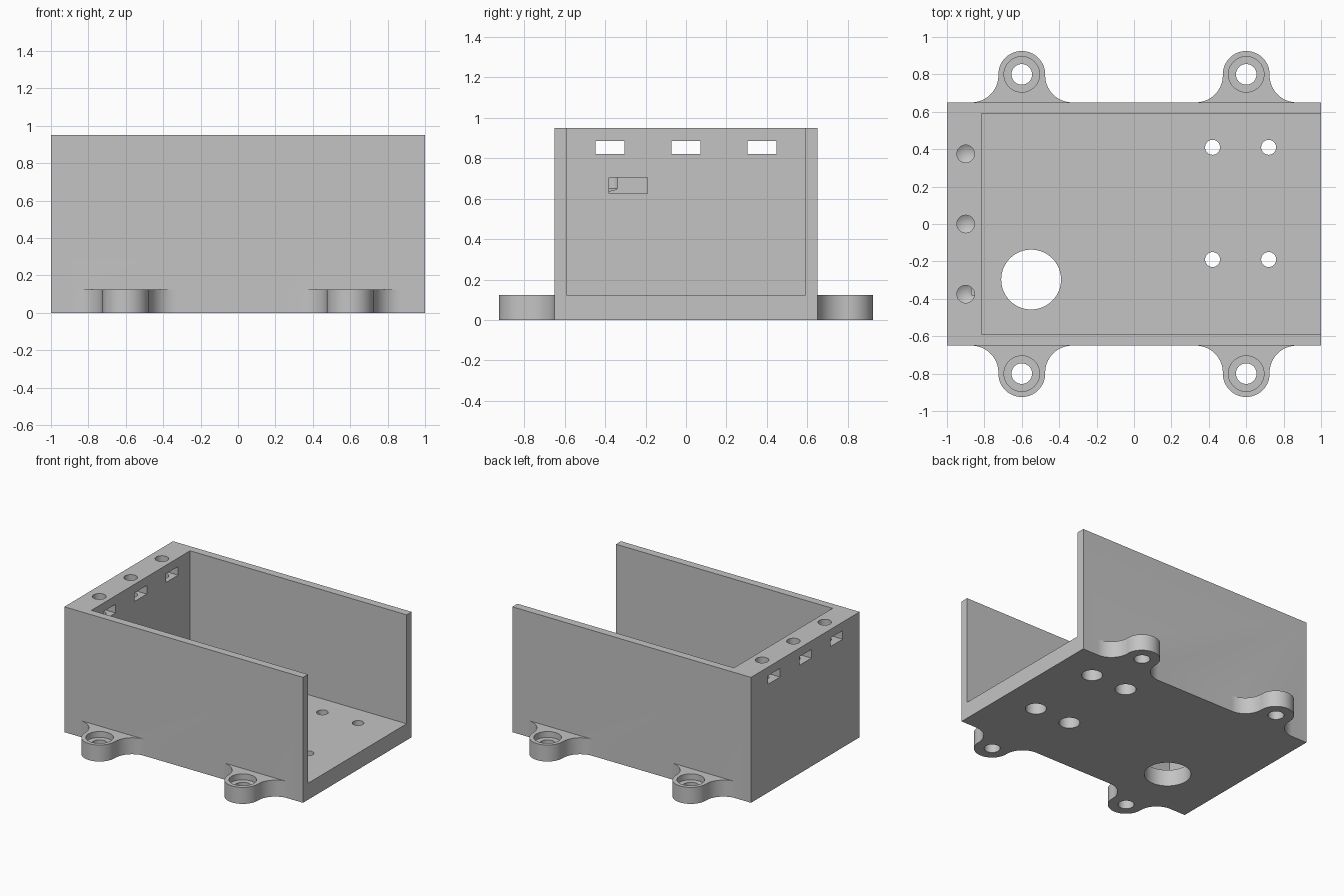
import bpy
import bmesh
from math import cos, sin, pi
from mathutils import Matrix, Vector

cube = bpy.data.objects.get("Cube")
if cube:
    bpy.data.objects.remove(cube, do_unlink=True)

# One plain grey for the whole part
grey = bpy.data.materials.new("plain grey")
grey.use_nodes = True
colour = (0.55, 0.55, 0.55, 1)
grey.diffuse_color = colour
grey.node_tree.nodes["Principled BSDF"].inputs["Base Color"].default_value = colour


def finish(bm, name):
    bmesh.ops.recalc_face_normals(bm, faces=bm.faces)
    mesh = bpy.data.meshes.new(name)
    bm.to_mesh(mesh)
    bm.free()
    mesh.materials.append(grey)
    obj = bpy.data.objects.new(name, mesh)
    bpy.context.collection.objects.link(obj)
    return obj


def box(name, low, high):
    low, high = Vector(low), Vector(high)
    bm = bmesh.new()
    place = Matrix.Translation((low + high) / 2) @ Matrix.Diagonal((*(high - low), 1))
    bmesh.ops.create_cube(bm, size=1, matrix=place)
    return finish(bm, name)


def prism(name, outline, bottom, top):
    bm = bmesh.new()
    face = bm.faces.new([bm.verts.new((x, y, bottom)) for x, y in outline])
    sides = bmesh.ops.extrude_face_region(bm, geom=[face])
    moved = [v for v in sides["geom"] if isinstance(v, bmesh.types.BMVert)]
    bmesh.ops.translate(bm, verts=moved, vec=(0, 0, top - bottom))
    return finish(bm, name)


def arc(x, y, radius, start, end, steps):
    angles = [start + (end - start) * i / steps for i in range(steps + 1)]
    return [(x + radius * cos(a), y + radius * sin(a)) for a in angles]


def round_cutter(name, x, y, radius, bottom, top, segments=48):
    return prism(name, arc(x, y, radius, 0, 2 * pi, segments)[:-1], bottom, top)


def combine(target, tool, operation="DIFFERENCE"):
    tool.hide_render = True
    mod = target.modifiers.new(tool.name, "BOOLEAN")
    mod.object, mod.operation, mod.solver = tool, operation, "EXACT"
    bpy.context.view_layer.objects.active = target
    bpy.ops.object.modifier_apply(modifier=mod.name)
    bpy.data.objects.remove(tool, do_unlink=True)


# Open-ended tray with a thick end wall
FLOOR, HEIGHT, WALL_Y = 0.125, 0.95, 0.65
body = box("enclosure", (-1, -WALL_Y, 0), (1, WALL_Y, HEIGHT))
combine(body, box("cavity", (-0.815, -0.59, FLOOR), (1.2, 0.59, 1.2)))

# Mounting ears with flared roots and counterbored screw holes
half = [(0.27, -0.18)] + arc(0.27, -0.005, 0.145, -pi / 2, -pi, 16)
half += arc(0, 0, 0.125, 0, pi / 2, 16)
outline = half + [(-x, y) for x, y in reversed(half[:-1])]
for x in (-0.6, 0.6):
    for side in (-1, 1):
        points = [(x + px, side * (0.8 + py)) for px, py in outline]
        combine(body, prism("mounting_ear", points, 0, FLOOR), "UNION")
        combine(body, round_cutter("ear_hole", x, side * 0.8, 0.055, -0.1, 0.2))
        combine(body, round_cutter("ear_counterbore", x, side * 0.8, 0.095, 0.08, 0.2))

# Floor: cable opening and board holes recessed from below
combine(body, round_cutter("cable_opening", -0.55, -0.297, 0.16, -0.1, 0.2, 64))
for x in (0.42, 0.72):
    for y in (-0.19, 0.41):
        combine(body, round_cutter("board_hole", x, y, 0.04, -0.1, 0.2))
        combine(body, round_cutter("board_recess", x, y, 0.072, -0.1, 0.085))

# End wall: nut slots, pointed lid screw holes and a shallow inner pocket
for y in (-0.375, 0, 0.375):
    combine(body, box("nut_slot", (-1.1, y - 0.072, 0.82), (-0.7, y + 0.072, 0.885)))
    hole = round_cutter("lid_screw_hole", -0.9, y, 0.047, 0.65, 1.1)
    bm = bmesh.new()
    bm.from_mesh(hole.data)
    bm.faces.ensure_lookup_table()
    base = min(bm.faces, key=lambda f: f.calc_center_median().z)
    tip = bmesh.ops.poke(bm, faces=[base])["verts"][0]
    tip.co.z -= 0.03
    bm.to_mesh(hole.data)
    bm.free()
    combine(body, hole)
combine(body, box("inner_pocket", (-0.87, -0.38, 0.625), (-0.7, -0.19, 0.705)))

body.select_set(True)
bpy.context.view_layer.objects.active = body
bpy.ops.object.shade_smooth_by_angle(angle=pi / 6)
